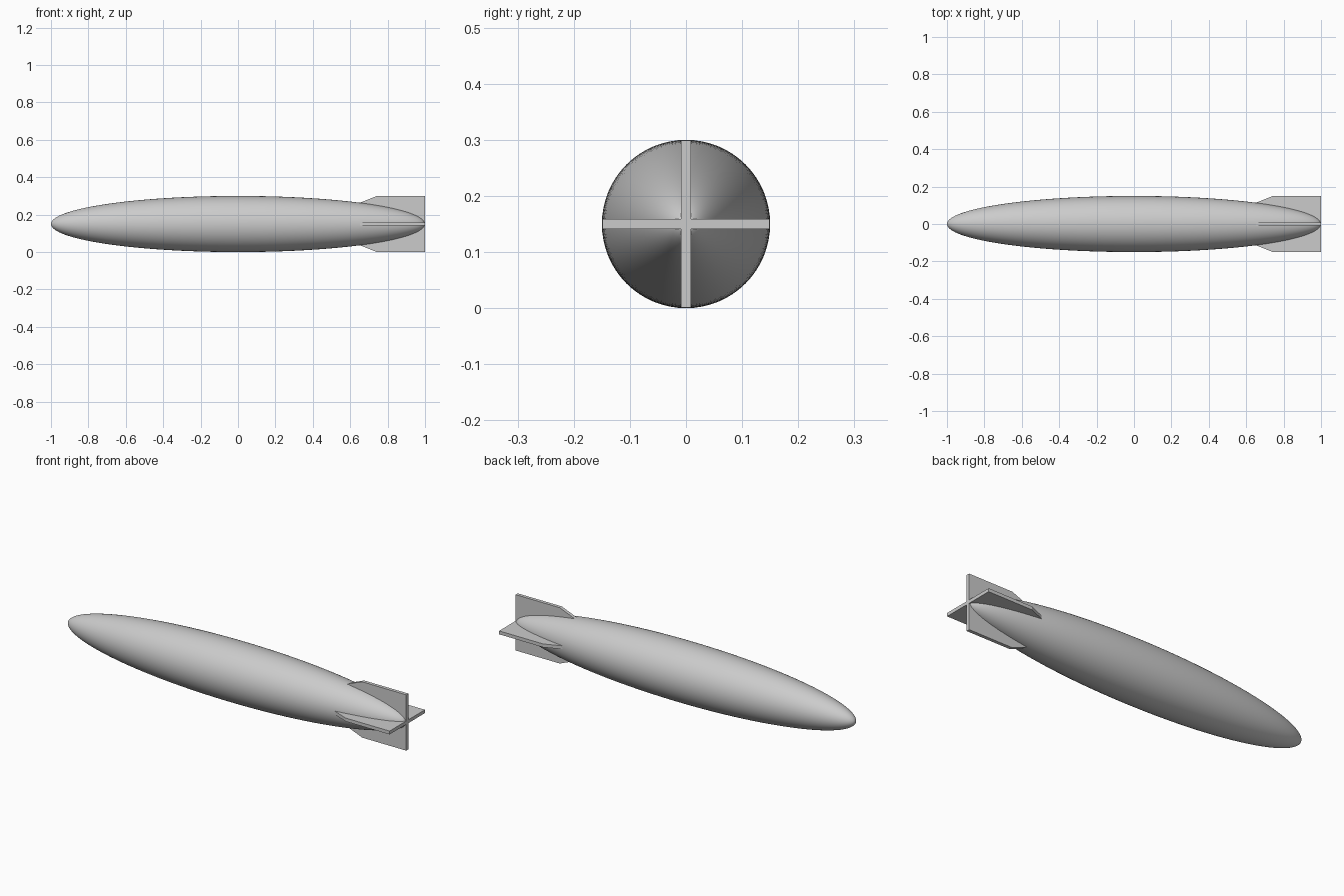
import bpy
import bmesh
from math import pi
from mathutils import Matrix

cube = bpy.data.objects.get("Cube")
if cube:
    bpy.data.objects.remove(cube, do_unlink=True)

RADIUS = 0.15
FIN_SPAN = 0.149
FIN_THICKNESS = 0.018

grey = bpy.data.materials.new("hull grey")
grey.use_nodes = True
colour = (0.6, 0.6, 0.6, 1)
grey.diffuse_color = colour
grey.node_tree.nodes["Principled BSDF"].inputs["Base Color"].default_value = colour


def finish(name, bm):
    bmesh.ops.recalc_face_normals(bm, faces=bm.faces)
    mesh = bpy.data.meshes.new(name)
    bm.to_mesh(mesh)
    bm.free()
    mesh.materials.append(grey)
    obj = bpy.data.objects.new(name, mesh)
    obj.location.z = RADIUS
    bpy.context.collection.objects.link(obj)
    return obj


# Hull: long ellipsoid with its poles at the nose and tail
bm = bmesh.new()
bmesh.ops.create_uvsphere(bm, u_segments=64, v_segments=64, radius=1)
bmesh.ops.rotate(bm, verts=bm.verts, matrix=Matrix.Rotation(pi / 2, 3, "Y"))
bmesh.ops.scale(bm, verts=bm.verts, vec=(1, RADIUS, RADIUS))
hull = finish("hull", bm)
for face in hull.data.polygons:
    face.use_smooth = True


# Tail fins: one swept plate turned around the long axis
def tail_fin(name, angle):
    profile = [(0.55, 0), (0.55, 0.073), (0.74, FIN_SPAN), (1, FIN_SPAN), (1, 0)]
    bm = bmesh.new()
    face = bm.faces.new([bm.verts.new((x, -FIN_THICKNESS / 2, z)) for x, z in profile])
    extruded = bmesh.ops.extrude_face_region(bm, geom=[face])["geom"]
    moved = [v for v in extruded if isinstance(v, bmesh.types.BMVert)]
    bmesh.ops.translate(bm, verts=moved, vec=(0, FIN_THICKNESS, 0))
    bmesh.ops.rotate(bm, verts=bm.verts, matrix=Matrix.Rotation(angle, 3, "X"))
    finish(name, bm)


for i, side in enumerate(("top", "front", "bottom", "back")):
    tail_fin(side + "_tail_fin", i * pi / 2)
